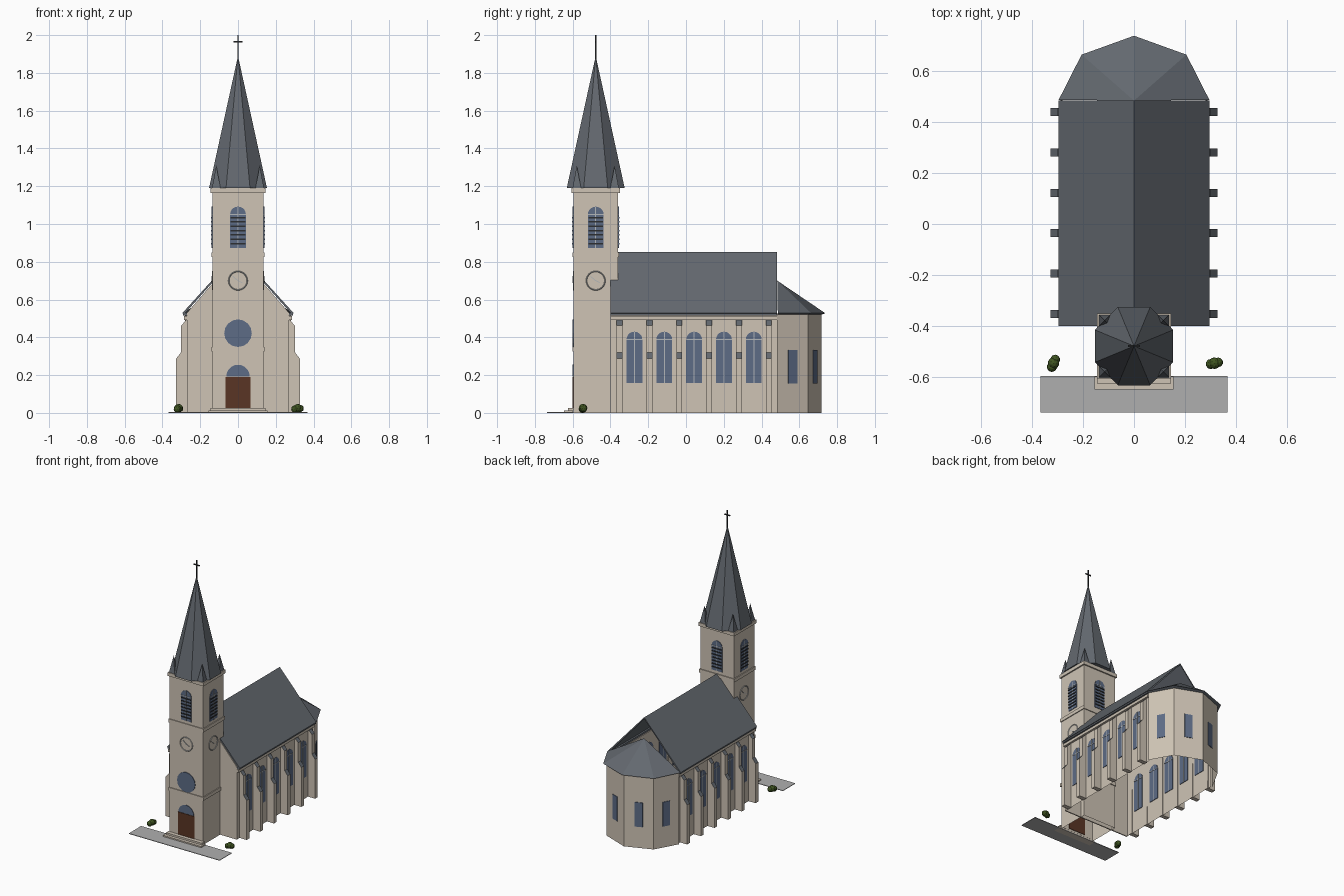
import bpy, bmesh, math
from mathutils import Matrix, Vector

cube = bpy.data.objects.get("Cube")
if cube:
    bpy.data.objects.remove(cube)


def material(name, r, g, b):
    m = bpy.data.materials.new(name)
    m.use_nodes = True
    m.diffuse_color = (r, g, b, 1)
    m.node_tree.nodes["Principled BSDF"].inputs["Base Color"].default_value = (r, g, b, 1)
    return m


STONE = material("beige stone", .62, .55, .46)
SLATE = material("grey slate", .125, .14, .16)
GLASS = material("blue glass", .11, .15, .24)
WOOD = material("brown wood", .10, .035, .018)
IRON = material("dark iron", .025, .027, .03)
PALE = material("pale trim", .45, .47, .48)
PAVING = material("grey paving", .43, .43, .43)
LEAF = material("green leaf", .05, .09, .015)


def finish(name, bm, *mats):
    me = bpy.data.meshes.new(name)
    bm.normal_update()
    bm.to_mesh(me)
    bm.free()
    for m in mats:
        me.materials.append(m)
    ob = bpy.data.objects.new(name, me)
    bpy.context.collection.objects.link(ob)
    return ob


def prism(name, outline, depth, mat, loc=(0, 0, 0), angle=0):
    """Outline in the x-z plane, extruded along y, turned about z."""
    bm = bmesh.new()
    f = bm.faces.new([bm.verts.new((x, -depth / 2, z)) for x, z in outline])
    ext = bmesh.ops.extrude_face_region(bm, geom=[f])["geom"]
    bmesh.ops.translate(bm, vec=(0, depth, 0),
                        verts=[v for v in ext if isinstance(v, bmesh.types.BMVert)])
    bmesh.ops.recalc_face_normals(bm, faces=bm.faces)
    ob = finish(name, bm, mat)
    ob.location = loc
    ob.rotation_euler.z = math.radians(angle)
    return ob


def rect(w, z0, z1, x=0):
    return [(x - w / 2, z0), (x + w / 2, z0), (x + w / 2, z1), (x - w / 2, z1)]


def arch(w, z0, z1, n=10):
    r = w / 2
    curve = [(r * math.cos(math.pi * i / n), z1 - r + r * math.sin(math.pi * i / n))
             for i in range(n + 1)]
    return ([(-r, z0), (r, z0)] if z1 - r > z0 + .001 else []) + curve


def walls(name, plan, z0, z1, mat=STONE, closed=False):
    bm = bmesh.new()
    low = [bm.verts.new((x, y, z0)) for x, y in plan]
    top = [bm.verts.new((x, y, z1)) for x, y in plan]
    for i in range(len(plan) - (not closed)):
        j = (i + 1) % len(plan)
        bm.faces.new((low[i], low[j], top[j], top[i]))
    return finish(name, bm, mat)


def cone(name, sides, radius, z0, z1, mat, x, y, turn):
    bm = bmesh.new()
    bmesh.ops.create_cone(bm, cap_ends=True, segments=sides, radius1=radius, radius2=0,
                          depth=z1 - z0, matrix=Matrix.Translation((x, y, (z0 + z1) / 2))
                          @ Matrix.Rotation(math.radians(turn), 4, "Z"))
    return finish(name, bm, mat)


# Tower shaft, belts and cornice
TX, TY, TC = .135, .118, -.478
walls("tower_walls", [(-TX, TC - TY), (TX, TC - TY), (TX, TC + TY), (-TX, TC + TY)],
      0, 1.18, closed=True)
for name, z0, z1, grow in (("upper_belt", .825, .85, .006), ("lower_belt", .325, .35, .006),
                           ("tower_cornice", 1.165, 1.19, .01)):
    prism(name, rect(2 * (TX + grow), z0, z1), 2 * (TY + grow), STONE, (0, TC, 0))

# Spire, corner pinnacles and cross
cone("spire", 8, .166, 1.19, 1.89, SLATE, 0, TC, 22.5)
for sx in (-1, 1):
    for sy in (-1, 1):
        cone("corner_pinnacle", 4, .032, 1.19, 1.31, SLATE,
             sx * .115, TC + sy * .1, 45)
prism("cross_post", rect(.007, 1.87, 2), .007, IRON, (0, TC, 0))
prism("cross_arm", rect(.046, 1.962, 1.969), .007, IRON, (0, TC, 0))

# Belfry openings with louvres, on all four tower sides
for angle in (0, 90, 180, 270):
    a = math.radians(angle)
    side = Vector((math.sin(a), -math.cos(a), 0))
    dist = TY if angle % 180 == 0 else TX
    at = Vector((0, TC, 0)) + side * dist
    prism("belfry_window", arch(.084, .872, 1.092), .008, GLASS, at, angle)
    for k in range(7):
        z = .892 + k * .023
        prism("louvre", rect(.078, z, z + .008), .016, IRON, at, angle)
    prism("belfry_mullion", rect(.005, .872, 1.09), .012, PALE, at, angle)
    prism("belfry_transom", rect(.084, 1.048, 1.053), .012, PALE, at, angle)
    if angle == 180:
        continue
    # Clock ring and hands
    bpy.ops.mesh.primitive_torus_add(major_segments=32, minor_segments=4, major_radius=.049,
                                     minor_radius=.003, location=at + Vector((0, 0, .7)),
                                     rotation=(math.pi / 2, 0, a))
    ring = bpy.context.object
    ring.name = "clock_ring"
    ring.data.materials.append(PALE)
    for length, tilt in ((.036, -50), (.025, 115)):
        hand = prism("clock_hand", rect(.004, 0, length), .008, PALE,
                     at + Vector((0, 0, .7)), angle)
        hand.rotation_euler.y = math.radians(tilt)

# Rose window, door and fanlight
front = (0, TC - TY, 0)
prism("rose_window", [(.073 * math.cos(math.tau * i / 16), .422 + .073 * math.sin(math.tau * i / 16))
                      for i in range(16)], .008, GLASS, front)
prism("door", rect(.134, .025, .19), .008, WOOD, front)
prism("door_fanlight", arch(.124, .193, .255), .008, GLASS, front)

# Steps and paving
prism("lower_step", rect(.31, 0, .013), .05, STONE, (0, -.622, 0))
prism("upper_step", rect(.29, .013, .026), .03, STONE, (0, -.61, 0))
prism("paving", rect(.734, 0, .004), .142, PAVING, (0, -.666, 0))

# Hollow nave, open behind under the roof
Y0, Y1 = -.4, .483
NY = (Y0 + Y1) / 2
prism("front_gable", [(-.27, 0), (.27, 0), (.27, .53), (0, .84), (-.27, .53)], .008, STONE,
      (0, Y0 + .004, 0))
prism("nave_roof", [(-.295, .528), (0, .853), (.295, .528), (.285, .522), (0, .842), (-.285, .522)],
      Y1 - Y0, SLATE, (0, NY, 0))

BUTTRESS = [(.265, 0), (.327, 0), (.327, .288), (.302, .32), (.302, .462), (.268, .497)]
for s, angle in ((1, 90), (-1, 270)):
    walls("nave_side_wall", [(s * .27, Y0), (s * .27, Y1)], 0, .525)
    prism("nave_cornice", rect(.02, .493, .512, s * .275), Y1 - Y0, STONE, (0, NY, 0))
    prism("eave_board", rect(.026, .516, .529, s * .279), Y1 - Y0, SLATE, (0, NY, 0))
    # Stepped buttresses with slate slopes
    for i in range(6):
        b = prism("buttress", BUTTRESS, .031, STONE, (0, -.352 + .158 * i, 0), angle - 90)
        b.data.materials.append(SLATE)
        for f in b.data.polygons:
            if .3 < f.normal.z < .95:
                f.material_index = 1
    # Arched nave windows
    for i in range(5):
        at = (s * .27, -.273 + .158 * i, 0)
        prism("nave_window", arch(.084, .157, .43), .008, GLASS, at, angle)
        prism("nave_mullion", rect(.005, .157, .428), .012, PALE, at, angle)
        prism("nave_transom", rect(.084, .386, .391), .012, PALE, at, angle)

# Four-sided apse with its roof and windows
plan = [(.28, Y1), (.19, .645), (0, .718), (-.19, .645), (-.28, Y1)]
eave = [(.295, Y1 + .003), (.205, .663), (0, .737), (-.205, .663), (-.295, Y1 + .003)]
walls("apse_walls", plan, 0, .527)
bm = bmesh.new()
peak = bm.verts.new((0, Y1, .7))
rim = [bm.verts.new((x, y, .528)) for x, y in eave]
inner = [bm.verts.new((x, y, .52)) for x, y in plan]
for i in range(4):
    bm.faces.new((rim[i], rim[i + 1], peak))
    bm.faces.new((rim[i + 1], rim[i], inner[i], inner[i + 1]))
finish("apse_roof", bm, SLATE)
for (xa, ya), (xb, yb) in zip(plan, plan[1:]):
    prism("apse_window", rect(.1 * .55, .155, .333), .008, GLASS,
          ((xa + xb) / 2, (ya + yb) / 2, 0), math.degrees(math.atan2(yb - ya, xb - xa)))

# Bushes beside the entrance
for cx, dx, dy in ((-.315, .008, .018), (.315, .018, .004)):
    bm = bmesh.new()
    for k, r in ((-1, .02), (0, .023), (1, .019)):
        bmesh.ops.create_icosphere(bm, subdivisions=2, radius=r, matrix=Matrix.Translation(
            (cx + k * dx * .8, -.545 + k * dy * .8, r + .004 * (k + 1) / 2)))
    finish("bush", bm, LEAF)
